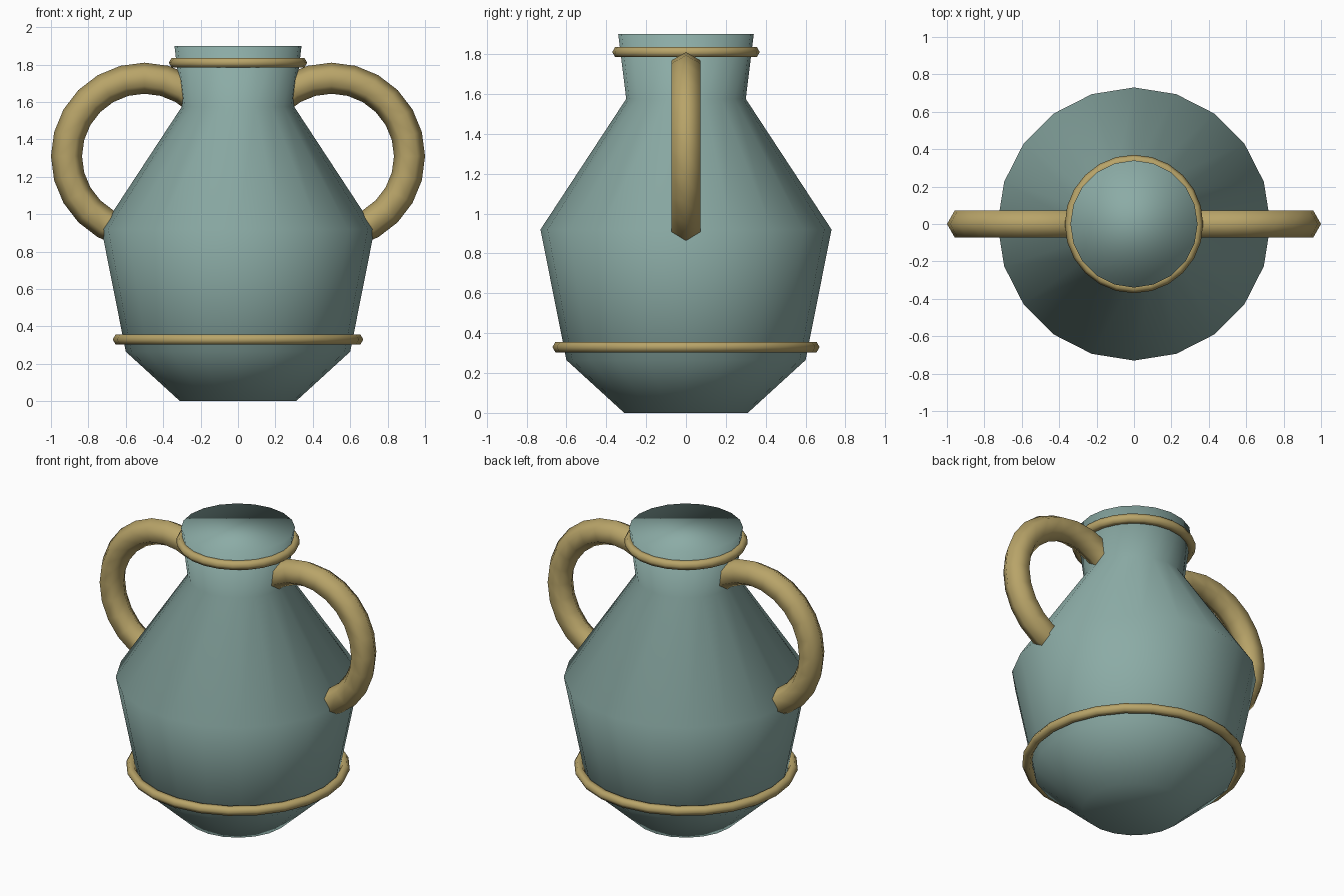
import bpy
import bmesh
from math import cos, sin, pi, radians
from mathutils import Vector, Matrix

default = bpy.data.objects.get("Cube")
if default:
    bpy.data.objects.remove(default)


def make_material(name, rgb):
    mat = bpy.data.materials.new(name)
    mat.use_nodes = True
    color = (*rgb, 1.0)
    mat.diffuse_color = color
    mat.node_tree.nodes["Principled BSDF"].inputs["Base Color"].default_value = color
    return mat


def finish(bm, name, mat):
    bmesh.ops.recalc_face_normals(bm, faces=bm.faces)
    for face in bm.faces:
        face.smooth = True
    mesh = bpy.data.meshes.new(name)
    bm.to_mesh(mesh)
    bm.free()
    mesh.materials.append(mat)
    obj = bpy.data.objects.new(name, mesh)
    bpy.context.collection.objects.link(obj)
    return obj


def loft(bm, loops, closed):
    """Skin rings of vertices with quads; cap the ends of an open skin."""
    rings = [[bm.verts.new(p) for p in loop] for loop in loops]
    following = rings[1:] + rings[:1] if closed else rings[1:]
    for a, b in zip(rings, following):
        n = len(a)
        for i in range(n):
            j = (i + 1) % n
            bm.faces.new((a[i], a[j], b[j], b[i]))
    if not closed:
        bm.faces.new(rings[0])
        bm.faces.new(rings[-1])


def tube_arc(name, mat, major, minor, start, end, steps, matrix, sides=6):
    """Six-sided tube swept around local z, as a full ring or a partial arc."""
    closed = abs(end - start) >= 360
    loops = []
    for k in range(steps if closed else steps + 1):
        a = radians(start + (end - start) * k / steps)
        loop = []
        for s in range(sides):
            t = 2 * pi * s / sides
            r = major + minor * cos(t)
            loop.append(matrix @ Vector((r * cos(a), r * sin(a), minor * sin(t))))
        loops.append(loop)
    bm = bmesh.new()
    loft(bm, loops, closed)
    return finish(bm, name, mat)


glaze = make_material("teal glaze", (0.26, 0.41, 0.38))
gold = make_material("antique gold", (0.48, 0.37, 0.14))

# Vessel body: faceted lathe with softly shaded flat caps
profile = [(0.31, 0), (0.60, 0.265), (0.73, 0.92), (0.30, 1.575), (0.34, 1.9)]
SIDES = 20
bm = bmesh.new()
loft(bm, [[(r * cos(2 * pi * i / SIDES), r * sin(2 * pi * i / SIDES), z)
           for i in range(SIDES)] for r, z in profile], False)
finish(bm, "vessel_body", glaze)

# Trim rings around the neck and the lower belly
for name, radius, height in (("neck_ring", 0.34, 1.81), ("belly_ring", 0.64, 0.33)):
    tube_arc(name, gold, radius, 0.03, 0, 360, 24, Matrix.Translation((0, 0, height)))

# Side handles: arcs whose ends are buried in the body
upright = Matrix.Translation((0.5, 0, 1.31)) @ Matrix.Rotation(pi / 2, 4, "X")
mirror = Matrix.Scale(-1, 4, (1, 0, 0))
for name, matrix in (("left_handle", upright), ("right_handle", mirror @ upright)):
    tube_arc(name, gold, 0.417, 0.083, -105, 150, 17, matrix)
